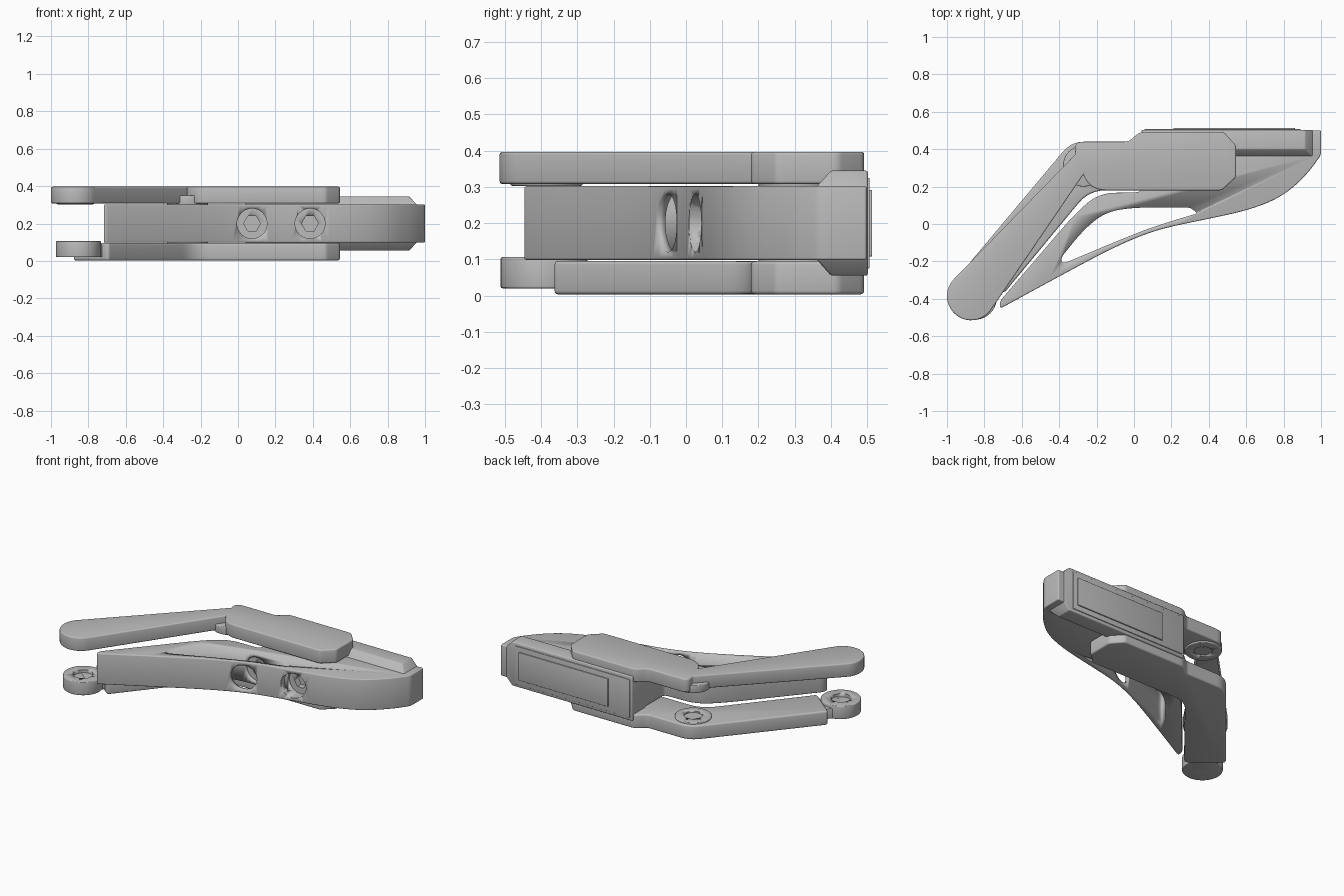
import bpy, bmesh, math
from mathutils import Vector

cube = bpy.data.objects.get("Cube")
if cube:
    bpy.data.objects.remove(cube, do_unlink=True)

grey = bpy.data.materials.new("light grey")
grey.use_nodes = True
grey.diffuse_color = (0.5, 0.5, 0.5, 1)
grey.node_tree.nodes["Principled BSDF"].inputs["Base Color"].default_value = (0.5, 0.5, 0.5, 1)


def outline(points, steps=6):
    """Round each corner (x, y, cut length) with a curve; 0 keeps it sharp."""
    result = []
    for i, (x, y, cut) in enumerate(points):
        p = Vector((x, y))
        a, b = Vector(points[i - 1][:2]) - p, Vector(points[(i + 1) % len(points)][:2]) - p
        if not cut:
            result.append(p)
            continue
        start = p + a.normalized() * min(cut, a.length * 0.49)
        end = p + b.normalized() * min(cut, b.length * 0.49)
        for k in range(steps + 1):
            t = k / steps
            result.append(start * (1 - t) ** 2 + p * 2 * t * (1 - t) + end * t ** 2)
    return result


def circle(x, y, r, n=40):
    return [Vector((x + r * math.cos(math.tau * i / n), y + r * math.sin(math.tau * i / n)))
            for i in range(n)]


def select(obj):
    bpy.ops.object.select_all(action="DESELECT")
    obj.select_set(True)
    bpy.context.view_layer.objects.active = obj


def finish(name, bm, bevel=0.0):
    bmesh.ops.recalc_face_normals(bm, faces=bm.faces[:])
    mesh = bpy.data.meshes.new(name)
    bm.to_mesh(mesh)
    bm.free()
    obj = bpy.data.objects.new(name, mesh)
    bpy.context.collection.objects.link(obj)
    mesh.materials.append(grey)
    select(obj)
    if bevel:
        mod = obj.modifiers.new("soft edges", "BEVEL")
        mod.width, mod.segments = bevel, 3
        mod.limit_method, mod.angle_limit = "ANGLE", math.radians(40)
        bpy.ops.object.modifier_apply(modifier=mod.name)
    bpy.ops.object.shade_smooth_by_angle(angle=math.radians(35))
    return obj


def prism(name, points, low, high, bevel=0.0, axis="z"):
    """Extrude a flat outline along z, or along y with (x, z) points."""
    bm = bmesh.new()
    place = (lambda p, h: (p.x, p.y, h)) if axis == "z" else (lambda p, h: (p.x, h, p.y))
    face = bm.faces.new([bm.verts.new(place(p, low)) for p in points])
    side = bmesh.ops.extrude_face_region(bm, geom=[face])["geom"]
    shift = (0, 0, high - low) if axis == "z" else (0, high - low, 0)
    bmesh.ops.translate(bm, vec=shift, verts=[v for v in side if isinstance(v, bmesh.types.BMVert)])
    return finish(name, bm, bevel)


def carve(obj, cutter):
    cutter.hide_render = True
    select(obj)
    mod = obj.modifiers.new("cut", "BOOLEAN")
    mod.operation, mod.object, mod.solver = "DIFFERENCE", cutter, "EXACT"
    bpy.ops.object.modifier_apply(modifier=mod.name)
    bpy.data.objects.remove(cutter, do_unlink=True)


def box(x0, x1, y0, y1):
    return outline([(x0, y0, 0), (x1, y0, 0), (x1, y1, 0), (x0, y1, 0)])


# Curved middle body
body = prism("curved_body", outline([
    (-0.72, -0.455, 0.03), (-0.40, -0.28, 9), (-0.10, -0.12, 9), (0.12, -0.03, 9),
    (0.36, 0.02, 9), (0.62, 0.075, 9), (0.80, 0.15, 9), (0.93, 0.27, 9),
    (1.0, 0.37, 0.02), (1.0, 0.5, 0.01), (0.04, 0.5, 0), (0.04, 0.17, 0.03),
    (-0.19, 0.165, 0.09), (-0.32, 0.05, 0.09), (-0.715, -0.41, 0.02)]),
    0.098, 0.302, 0.014)
carve(body, prism("window_cutter", outline([
    (-0.385, -0.215, 0.04), (-0.10, -0.095, 9), (0.10, -0.015, 9), (0.34, 0.057, 0.02),
    (0.30, 0.088, 0.02), (0.0, 0.088, 0.08), (-0.15, 0.065, 0.1), (-0.27, -0.03, 0.1),
    (-0.39, -0.18, 0.03)]), -0.1, 0.5))

# Bolt recesses with hexagonal sockets
for x in (0.075, 0.385):
    carve(body, prism("bore_cutter", circle(x, 0.2, 0.08), -0.3, 0.10, axis="y"))
    carve(body, prism("socket_cutter", circle(x, 0.2, 0.045, 6), 0.05, 0.14, axis="y"))

# Side plates, the upper one with a full round arm end
foot = [(-0.19, 0.18, 0.05), (0.47, 0.18, 0.015), (0.545, 0.25, 0.015), (0.545, 0.42, 0.015),
        (0.48, 0.492, 0.015), (0.03, 0.492, 0.03), (-0.03, 0.44, 0.02), (-0.335, 0.44, 0.07)]
end = Vector((-0.87, -0.385))
arc = [end + Vector((math.cos(a), math.sin(a))) * 0.13
       for a in [math.radians(140 + 180 * i / 20) for i in range(21)]]
prism("upper_plate", arc + outline([(-0.24, 0.18, 0.09)] + foot[1:]), 0.308, 0.397, 0.008)
prism("lower_plate", outline([(-0.695, -0.37, 0.02), (-0.24, 0.18, 0.09)] + foot[1:]
                             + [(-0.885, -0.215, 0.02)]), 0.003, 0.095, 0.01)
prism("lower_arm_neck", outline([(-0.80, -0.43, 0), (-0.70, -0.31, 0), (-0.82, -0.21, 0),
                                 (-0.92, -0.33, 0)]), 0.02, 0.088, 0.004)


def ring(name, x, y, low, high, outer, inner, depth_low, depth_high):
    part = prism(name, circle(x, y, outer), low, high, 0.005)
    carve(part, prism("hole_cutter", circle(x, y, inner), depth_low, depth_high))


# Pivot bosses facing the gap
ring("lower_end_boss", -0.853, -0.392, 0.02, 0.106, 0.12, 0.06, 0.085, 0.2)
ring("upper_end_boss", -0.87, -0.385, 0.303, 0.35, 0.10, 0.06, 0.2, 0.325)
ring("lower_bend_boss", -0.27, 0.31, 0.05, 0.105, 0.11, 0.055, 0.096, 0.2)
ring("upper_bend_boss", -0.27, 0.31, 0.299, 0.35, 0.11, 0.055, 0.2, 0.307)

# Wide chamfered sole block
bm = bmesh.new()
for side in (-1, 1):
    for x in (0.04, 0.915):
        for y, half in ((0.36, 0.1), (0.40, 0.145), (0.502, 0.145)):
            bm.verts.new((x, y, 0.2 + side * half))
    for y in (0.36, 0.502):
        bm.verts.new((0.957, y, 0.2 + side * 0.1))
bmesh.ops.convex_hull(bm, input=bm.verts[:])
bmesh.ops.dissolve_limit(bm, angle_limit=0.02, verts=bm.verts[:], edges=bm.edges[:])
finish("sole_block", bm, 0.006)

# Raised sole plate and pad on the back
prism("sole_plate", box(0.055, 0.89, 0.075, 0.325), 0.499, 0.507, 0.002, "y")
prism("sole_pad", box(0.21, 0.86, 0.108, 0.292), 0.505, 0.514, 0.002, "y")
